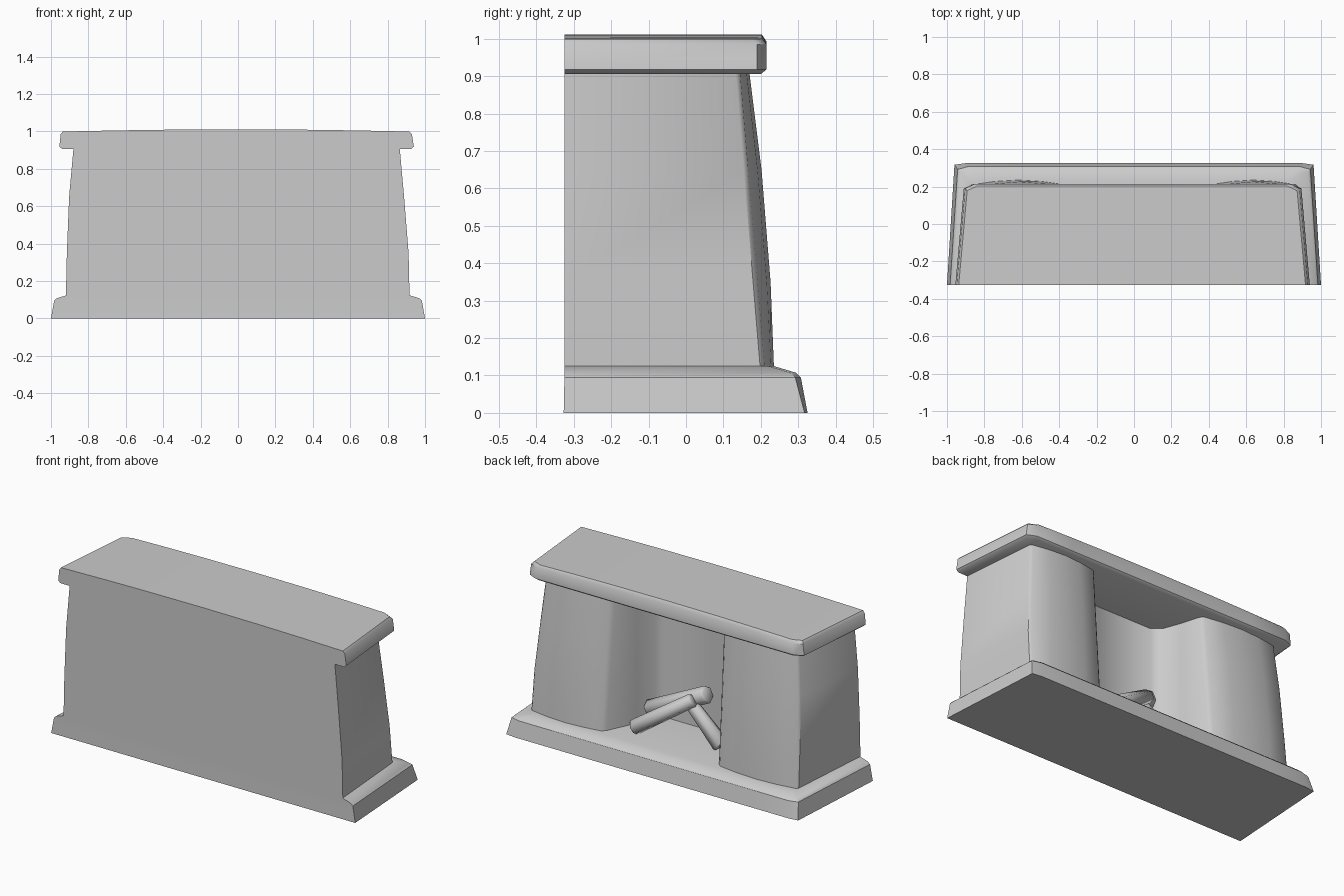
import bpy, bmesh, math
from mathutils import Vector

if "Cube" in bpy.data.objects:
    bpy.data.objects.remove(bpy.data.objects["Cube"])

stone = bpy.data.materials.new("grey_stone")
stone.diffuse_color = (0.6, 0.6, 0.6, 1)
stone.use_nodes = True
stone.node_tree.nodes["Principled BSDF"].inputs["Base Color"].default_value = stone.diffuse_color


def finish(bm, name, angle=35):
    bmesh.ops.recalc_face_normals(bm, faces=bm.faces)
    me = bpy.data.meshes.new(name)
    bm.to_mesh(me)
    bm.free()
    ob = bpy.data.objects.new(name, me)
    me.materials.append(stone)
    bpy.context.collection.objects.link(ob)
    bpy.ops.object.select_all(action='DESELECT')
    ob.select_set(True)
    bpy.context.view_layer.objects.active = ob
    bpy.ops.object.shade_smooth_by_angle(angle=math.radians(angle))
    return ob


def loft(name, rings, caps=True, angle=35):
    """Join stacked rings; caps pair back points with front points."""
    bm = bmesh.new()
    vs = [[bm.verts.new(p) for p in r] for r in rings]
    n = len(rings[0])
    for a, b in zip(vs, vs[1:]):
        for i in range(n):
            j = (i + 1) % n
            bm.faces.new((a[i], a[j], b[j], b[i]))
    if caps:
        for r in (vs[0], vs[-1]):
            for i in range(n // 2 - 1):
                bm.faces.new((r[i], r[i + 1], r[n - 2 - i], r[n - 1 - i]))
    return finish(bm, name, angle)


def slab_ring(z, left, right, inset, yb, yf, bow=0.0, c=0.025):
    """Trapezoid ring, narrower at the front, clipped front corners."""
    t = [0, 0.03, 0.16, 0.3, 0.5, 0.7, 0.84, 0.97, 1]
    def pt(f, l, r, y):
        return (l + (r - l) * f, y, z + bow * (1 - abs(2 * f - 1) ** 2))
    back = [pt(f, left, right, yb) for f in t]
    front = [pt(f, left + inset, right - inset, yf - (c if f in (0, 1) else 0)) for f in t]
    return back + front[::-1]


# Hearth base with sloped shoulder
loft("hearth_base", [
    slab_ring(0, -1, 1, 0.04, -0.327, 0.325, c=0.008),
    slab_ring(0.095, -0.983, 0.983, 0.04, -0.325, 0.307, c=0.015),
    slab_ring(0.107, -0.97, 0.97, 0.04, -0.325, 0.295, c=0.015),
    slab_ring(0.125, -0.915, 0.915, 0.035, -0.325, 0.235, c=0.015)], angle=30)

# Mantel shelf, gently bowed on top
loft("mantel_shelf", [
    slab_ring(0.906, -0.94, 0.925, 0.045, -0.325, 0.2),
    slab_ring(0.918, -0.955, 0.94, 0.045, -0.325, 0.215),
    slab_ring(0.985, -0.948, 0.93, 0.045, -0.325, 0.215, 0.008),
    slab_ring(0.999, -0.937, 0.917, 0.045, -0.325, 0.203, 0.012)], angle=40)


# Surround: back wall, two bulging pillars and a tapering firebox
def body_ring(z, left, right):
    k = (z - 0.125) / 0.78
    yc = 0.21 - 0.065 * k                       # pillar corner depth
    peak = 0.025 * (1 + 0.5 * math.sin(math.pi * k))
    def pillar(s, xo, xi):                      # outer corner to firebox corner
        pts = [(xo, -0.325), (xo - 0.04, yc - 0.012), (xo - 0.052, yc)]
        a, b = xo - 0.052, xi + 0.02
        pts += [(a + (b - a) * f, yc + peak * math.sin(math.pi * f)) for f in (0.25, 0.5, 0.75)]
        pts += [(b, yc), (xi, yc - 0.02), (0.31, 0.02), (0.27, -0.09), (0.22, -0.13)]
        return [(s * x, y, z) for x, y in pts]
    return pillar(1, right, 0.39 - 0.01 * k) + pillar(-1, left, 0.35 - 0.01 * k)[::-1]


loft("fireplace_surround", [body_ring(*r) for r in (
    (0.125, 0.92, 0.917), (0.35, 0.915, 0.912), (0.65, 0.903, 0.888),
    (0.906, 0.88, 0.865))], caps=False, angle=40)


# Stacked firewood, six-sided
def log(name, a, b, r1, r2):
    a, b = Vector(a), Vector(b)
    d = b - a
    bm = bmesh.new()
    bmesh.ops.create_cone(bm, cap_ends=True, segments=6, radius1=r1, radius2=r2, depth=d.length)
    bmesh.ops.bevel(bm, geom=[e for e in bm.edges if abs(e.verts[0].co.z - e.verts[1].co.z) < 1e-4],
                    offset=0.008, segments=1, affect='EDGES')
    ob = finish(bm, name, 62)
    ob.rotation_euler = d.to_track_quat('Z', 'Y').to_euler()
    ob.location = (a + b) / 2


log("front_log", (0.25, 0.14, 0.16), (-0.07, 0.03, 0.37), 0.045, 0.04)
log("back_log", (0.27, -0.04, 0.2), (-0.13, -0.02, 0.4), 0.05, 0.05)
log("side_log", (-0.25, 0.02, 0.14), (-0.0, 0.0, 0.36), 0.05, 0.035)
